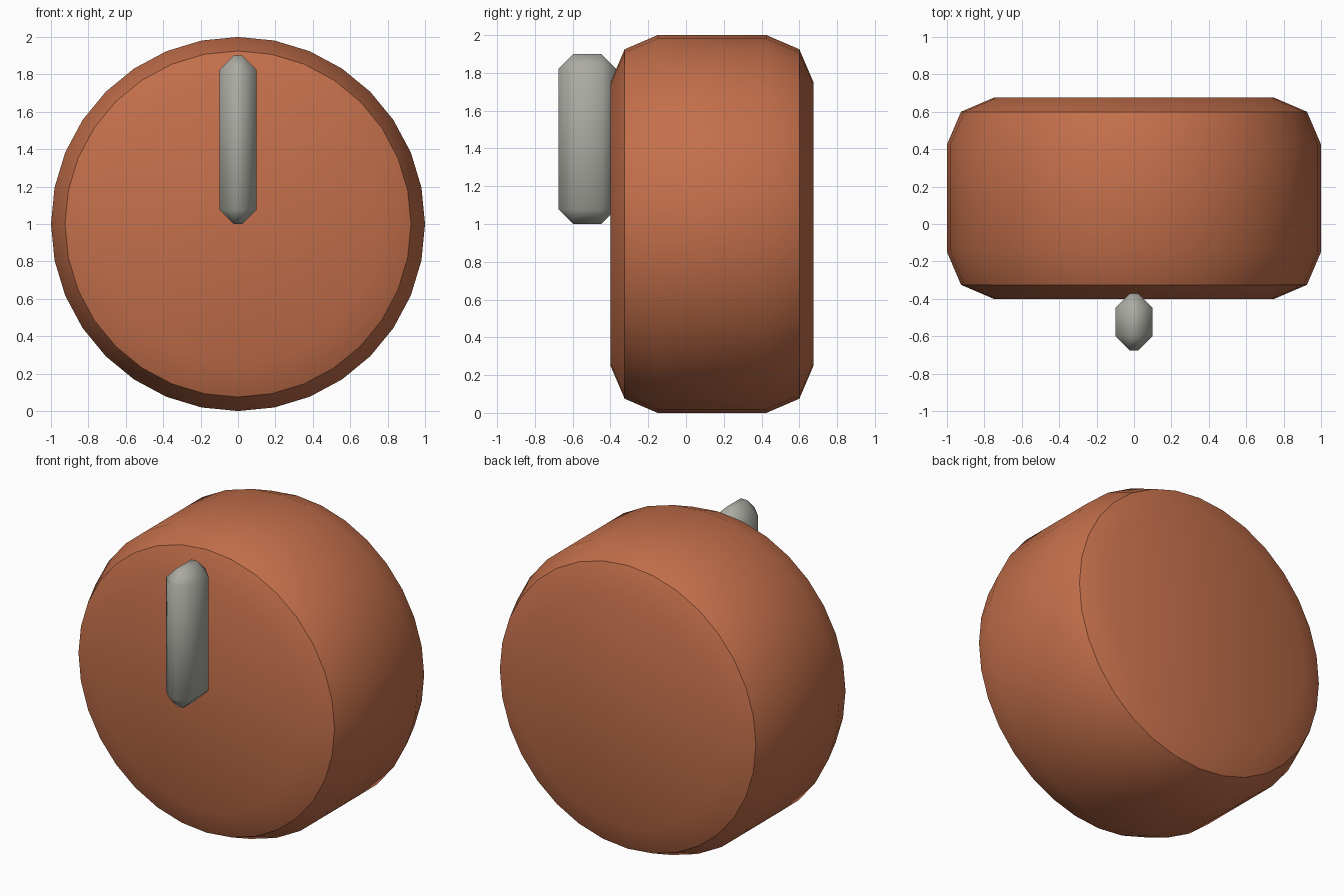
import bpy, bmesh, math
from mathutils import Matrix

cube = bpy.data.objects.get("Cube")
if cube:
    bpy.data.objects.remove(cube, do_unlink=True)


def material(name, rgb):
    mat = bpy.data.materials.new(name)
    mat.use_nodes = True
    color = (*rgb, 1)
    mat.diffuse_color = color
    mat.node_tree.nodes["Principled BSDF"].inputs["Base Color"].default_value = color
    return mat


def add_object(name, bm, mat, smooth_angle):
    bmesh.ops.recalc_face_normals(bm, faces=bm.faces)
    mesh = bpy.data.meshes.new(name)
    bm.to_mesh(mesh)
    bm.free()
    mesh.materials.append(mat)
    obj = bpy.data.objects.new(name, mesh)
    bpy.context.collection.objects.link(obj)
    bpy.ops.object.select_all(action="DESELECT")
    obj.select_set(True)
    bpy.context.view_layer.objects.active = obj
    bpy.ops.object.shade_smooth_by_angle(angle=math.radians(smooth_angle))
    return obj


terracotta = material("terracotta", (0.55, 0.16, 0.07))
warm_grey = material("warm grey", (0.41, 0.41, 0.37))

# Round knob body: turned profile of (radius, y) around the y axis
SIDES = 32
profile = [(0.75, -0.4), (0.925, -0.325), (1, -0.15),
           (1, 0.425), (0.925, 0.6), (0.75, 0.675)]
bm = bmesh.new()
rings = []
for radius, y in profile:
    angles = [2 * math.pi * i / SIDES for i in range(SIDES)]
    rings.append([bm.verts.new((radius * math.sin(a), y, 1 + radius * math.cos(a)))
                  for a in angles])
for a, b in zip(rings, rings[1:]):
    for i in range(SIDES):
        j = (i + 1) % SIDES
        bm.faces.new((a[i], a[j], b[j], b[i]))
bm.faces.new(rings[0])
bm.faces.new(rings[-1])
add_object("knob_body", bm, terracotta, 30)

# Pointer bar: chamfered box standing off the front face
bm = bmesh.new()
bmesh.ops.create_cube(bm, size=1, matrix=Matrix.Translation((0, -0.523, 1.45))
                      @ Matrix.Diagonal((0.2, 0.304, 0.9, 1)))
bmesh.ops.bevel(bm, geom=bm.edges[:], offset=0.077, offset_type="OFFSET",
                segments=1, profile=0.5, affect="EDGES")
add_object("pointer_bar", bm, warm_grey, 80)
